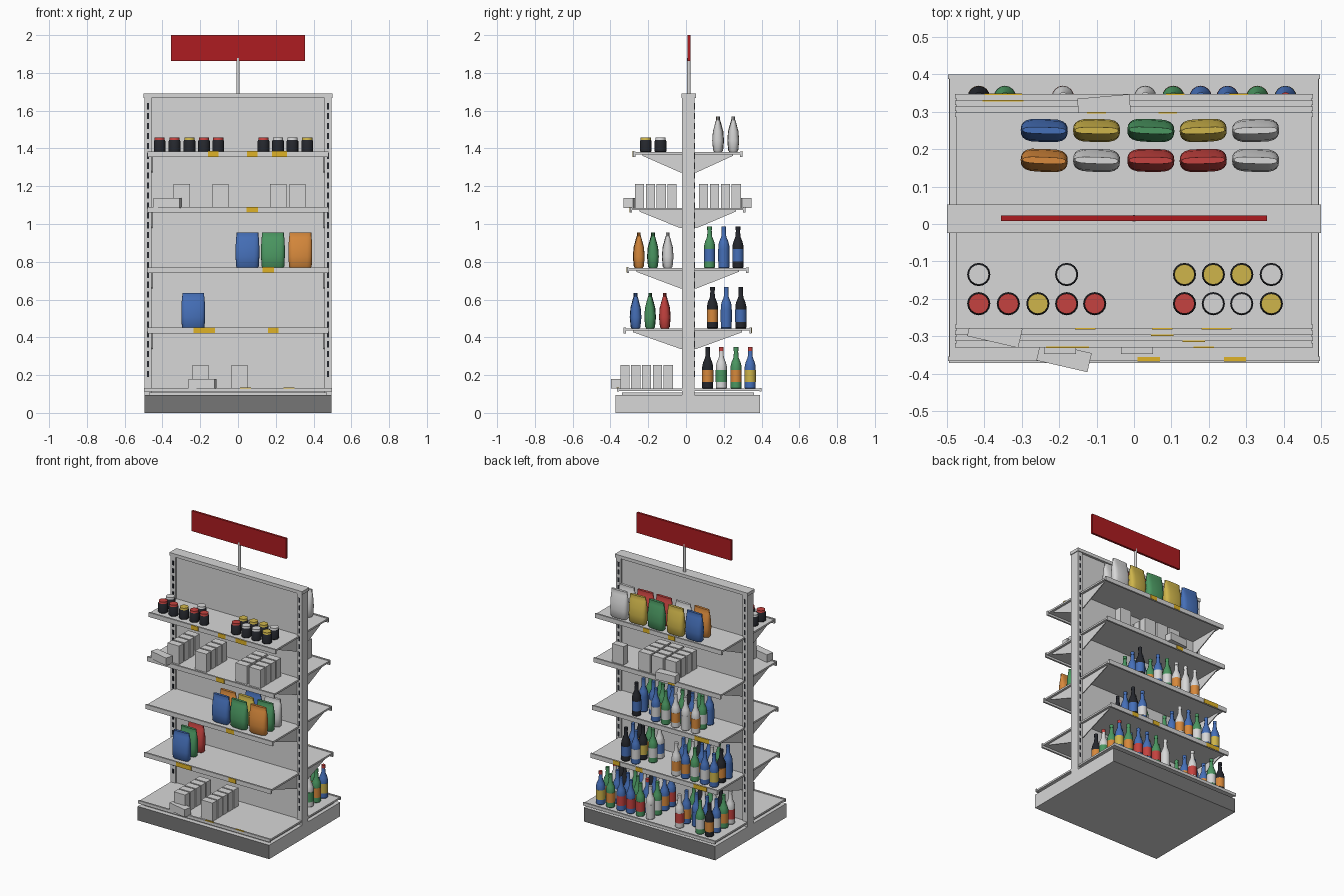
import bpy, bmesh, math, random
from mathutils import Matrix

if "Cube" in bpy.data.objects:
    bpy.data.objects.remove(bpy.data.objects["Cube"])

random.seed(4)
COLS = {"light_grey": (.68, .68, .68), "kick_grey": (.18, .18, .18), "sign_red": (.42, .012, .015),
        "red": (.56, .055, .05), "blue": (.06, .16, .48), "green": (.07, .31, .12),
        "yellow": (.62, .46, .07), "orange": (.68, .25, .045), "tag_yellow": (.74, .45, .02),
        "black": (.018, .02, .026)}
MATS = {}
for n, c in COLS.items():
    MATS[n] = bpy.data.materials.new(n)
    MATS[n].diffuse_color = (*c, 1)


def add(name, mesh, loc=(0, 0, 0), rot=0):
    o = bpy.data.objects.new(name, mesh)
    o.location, o.rotation_euler = loc, (0, 0, rot)
    bpy.context.collection.objects.link(o)
    return o


def finish(name, bm, mats, smooth=False):
    bmesh.ops.recalc_face_normals(bm, faces=bm.faces)
    me = bpy.data.meshes.new(name)
    bm.to_mesh(me)
    bm.free()
    for m in mats:
        me.materials.append(MATS[m])
    if smooth:
        me.shade_smooth()
        me.set_sharp_from_angle(angle=math.radians(35))
    return me


def boxes(name, spans, mat, rot=0, loc=(0, 0, 0)):
    """One object from boxes given as (x0, x1, y0, y1, z0, z1)."""
    bm = bmesh.new()
    for x0, x1, y0, y1, z0, z1 in spans:
        m = Matrix.Translation(((x0+x1)/2, (y0+y1)/2, (z0+z1)/2)) @ Matrix.Diagonal((x1-x0, y1-y0, z1-z0, 1))
        bmesh.ops.create_cube(bm, size=1, matrix=m)
    return add(name, finish(name, bm, [mat]), loc, rot)


def loft(name, rings, mats, idx):
    """Skin a stack of rings; idx gives the material of each band."""
    bm = bmesh.new()
    vs = [[bm.verts.new(p) for p in r] for r in rings]
    n = len(vs[0])
    for k in range(len(vs)-1):
        for i in range(n):
            j = (i+1) % n
            bm.faces.new((vs[k][i], vs[k][j], vs[k+1][j], vs[k+1][i])).material_index = idx[k]
    bm.faces.new(vs[0][::-1]).material_index = idx[0]
    bm.faces.new(vs[-1]).material_index = idx[-1]
    return finish(name, bm, mats, True)


def lathe(name, prof, mats, idx, n=16):
    rings = [[(r*math.cos(2*math.pi*i/n), r*math.sin(2*math.pi*i/n), z) for i in range(n)] for r, z in prof]
    return loft(name, rings, mats, idx)


# Base with dark kick faces front and back, spine
base = boxes("base", [(-.495, .495, -.372, .393, 0, .095)], "light_grey")
base.data.materials.append(MATS["kick_grey"])
for p in base.data.polygons:
    if abs(p.normal.y) > .5:
        p.material_index = 1
boxes("base_core", [(-.47, .47, -.34, .36, .095, .108)], "light_grey")
boxes("back_panel", [(-.457, .457, -.01, .036, .1, 1.67)], "light_grey")
boxes("uprights", [(s*.476-.019, s*.476+.019, -.02, .046, .095, 1.67) for s in (-1, 1)], "light_grey")
boxes("top_cap", [(-.5, .5, -.024, .052, 1.668, 1.69)], "light_grey")
slots = []
for k in range(28):
    z = .19 + k*.0525
    for s in (-1, 1):
        slots += [(s*.476-.006, s*.476+.006, y-.001, y+.001, z, z+.032) for y in (-.02, .046)]
boxes("upright_slots", slots, "black")

# Header sign on its pole
add("sign_pole", lathe("sign_pole", [(.009, 1.69), (.009, 1.88)], ["light_grey"], [0]), (0, .015, 0))
boxes("header_sign", [(-.356, .356, .008, .023, 1.862, 2)], "sign_red")

# Shelves: top z, front edge y, back edge y; tags: side, x, width
SHELVES = [(.128, -.366, .4), (.447, -.33, .347), (.767, -.313, .33), (1.086, -.297, .314), (1.381, -.28, .298)]
TAGS = [[(-1, .27, .06), (-1, .04, .06)],
        [(-1, -.178, .115), (-1, .187, .055), (1, .11, .05), (1, .28, .05), (1, -.35, .1)],
        [(-1, .16, .06), (1, -.35, .11)],
        [(-1, .075, .06), (1, -.11, .05)],
        [(-1, -.13, .055), (-1, .075, .055), (-1, .22, .08), (1, .09, .05), (1, -.1, .05)]]
for k, (z, yf, yb) in enumerate(SHELVES):
    w = .493 if k == 0 else .474
    low = .016 if k == 0 else .026
    parts, tags, bm = [], [], bmesh.new()
    for s, ye, root in ((-1, yf, -.01), (1, yb, .036)):
        edge = ye - s*.012
        parts.append((-w, w, min(root, edge), max(root, edge), z-.012, z))
        parts.append((-w-.004, w+.004, min(ye, edge), max(ye, edge), z-low, z+.004))
        for side, x, tw in TAGS[k]:
            if side == s:
                tags.append((x-tw/2, x+tw/2, ye-.002, ye+.002, z-low+.001, z+.0045))
                if k == 0:
                    tags[-1] = (x-tw/2, x+tw/2, ye-.002, ye+.01, z+.002, z+.006)
        # Triangular brackets at both ends
        if k:
            tri = [(root, z-.012), (ye-s*.05, z-.012), (ye-s*.05, z-.02), (root+s*.02, z-.108), (root, z-.108)]
            for x in (-.455, .455):
                a, b = ([bm.verts.new((x+d, y, zz)) for y, zz in tri] for d in (-.003, .003))
                bm.faces.new(a)
                bm.faces.new(b)
                for i in range(5):
                    j = (i+1) % 5
                    bm.faces.new((a[i], a[j], b[j], b[i]))
    boxes("shelf", parts, "light_grey")
    boxes("price_tags", tags, "tag_yellow")
    if k:
        add("shelf_brackets", finish("shelf_brackets", bm, ["light_grey"]))
    else:
        bm.free()
Z = [s[0] for s in SHELVES]

NAME = {"b": "blue", "g": "green", "o": "orange", "y": "yellow", "w": "light_grey", "r": "red", "k": "black"}

# Lidded jars on the front top shelf
JAR = [(.027, 0), (.031, .004), (.031, .058), (.027, .064), (.027, .078)]
jar = {c: lathe("jar_"+NAME[c], JAR, ["black", NAME[c]], [0, 0, 0, 1]) for c in "rwy"}
JX = (-.415, -.336, -.257, -.18, -.105, .135, .212, .288, .367)
for y, row in ((-.135, "w  w yyyw"), (-.213, "rryrrrwwy")):
    for x, c in zip(JX, row):
        if c != " ":
            add("jar", jar[c], (x, y, Z[4]))


# Cartons, upright and lying
def cartons(z, xs, ys):
    boxes("cartons", [(x-.043, x+.043, y-.024, y+.024, z, z+.125) for x in xs for y in ys], "light_grey")


def lying(x, y, z, deg):
    boxes("lying_carton", [(-.07, .07, -.026, .026, 0, .052)], "light_grey", math.radians(deg), (x, y, z))


cartons(Z[3], (-.298, -.093, .213, .315), (-.246, -.188, -.131, -.073))
cartons(Z[3], (.11, .012, -.086), (.092, .15, .208, .266))
cartons(Z[3], (.31,), (.266,))
cartons(Z[0], (-.198, .008), (-.323, -.266, -.208, -.151, -.094))
lying(-.372, -.29, Z[3], -13)
lying(-.08, .315, Z[3], 5)
lying(-.187, -.355, Z[0], -13)


# Soft pouches: squashed rounded rings that pinch together at the top
def pouch_mesh(c):
    rings = []
    for w, d, z in ((.054, .02, 0), (.06, .026, .008), (.063, .031, .06), (.063, .027, .11),
                    (.06, .013, .16), (.058, .009, .172), (.058, .009, .187)):
        ring = []
        for i in range(20):
            a = 2*math.pi*i/20
            ca, sa = math.cos(a), math.sin(a)
            ring.append((math.copysign(abs(ca)**.5, ca)*w, math.copysign(abs(sa)**.8, sa)*d, z))
        rings.append(ring)
    return loft("pouch_"+c, rings, [c], [0]*6)


pouch = {k: pouch_mesh(NAME[k]) for k in "bgoywr"}
for z, ys, cols in ((Z[4], (.25, .17), {-.24: "bo", -.1: "yw", .045: "gr", .185: "yr", .325: "ww"}),
                    (Z[2], (-.25, -.175, -.097), {.05: "bo", .185: "gyb", .33: "ogw"}),
                    (Z[1], (-.267, -.19, -.112), {-.237: "bgr"})):
    for x, col in cols.items():
        for y, c in zip(ys, col):
            add("pouch", pouch[c], (x, y, z), math.radians(random.uniform(-3, 3)))

# Bottles with label band; a few have a red cap
BOTTLE = [(.026, 0), (.029, .004), (.029, .035), (.0297, .035), (.0297, .1), (.029, .1), (.029, .118),
          (.024, .14), (.0135, .165), (.011, .2), (.0125, .2), (.0125, .22)]
made = {}


def bottle(code, x, y, z):
    if code not in made:
        cap = "r" if code[2:] == "r" else code[0]
        made[code] = lathe("bottle_"+code, BOTTLE, [NAME[c] for c in code[:2]+cap], [0, 0, 1, 1, 1, 0, 0, 0, 0, 2, 2])
    add("bottle", made[code], (x, y, z))


# Each entry: column x -> codes (body, label, optional red cap) from the outer row inwards
STOCK = [(Z[0], (.34, .265, .187, .115),
          {.405: "byr go wgr ko", .33: "go bw ko wr", .25: "br bb gw bo", .178: "br go wb kw",
           .105: "gr bwr bo wg", .03: "ww gw bo br", -.19: "wr bo gw ko", -.265: " bb wo gy",
           -.345: "gw bo wb kw", -.415: "ko bw go wr"}),
         (Z[1], (.29, .213, .14),
          {.25: "kb bb ko", .175: "bw ky go", .1: " gw wb", -.13: "wo bb go", -.2: "bo wo kw",
           -.27: "gw bo bb", -.345: "bw wo go", -.415: "by ko bb"}),
         (Z[2], (.275, .2, .125),
          {.18: "kb bb gb", .105: " bw gw", .035: "bw go bb", -.04: "gw bb wo", -.115: "wo gb kw",
           -.19: "ww bo gw", -.265: "wo gw bb"})]
for z, ys, cols in STOCK:
    for x, col in cols.items():
        for y, code in zip(ys, col.split(" ")):
            if code:
                bottle(code, x, y, z)

for m in bpy.data.materials:
    if m.users and not m.is_grease_pencil:
        m.use_nodes = True
        m.node_tree.nodes["Principled BSDF"].inputs["Base Color"].default_value = m.diffuse_color
